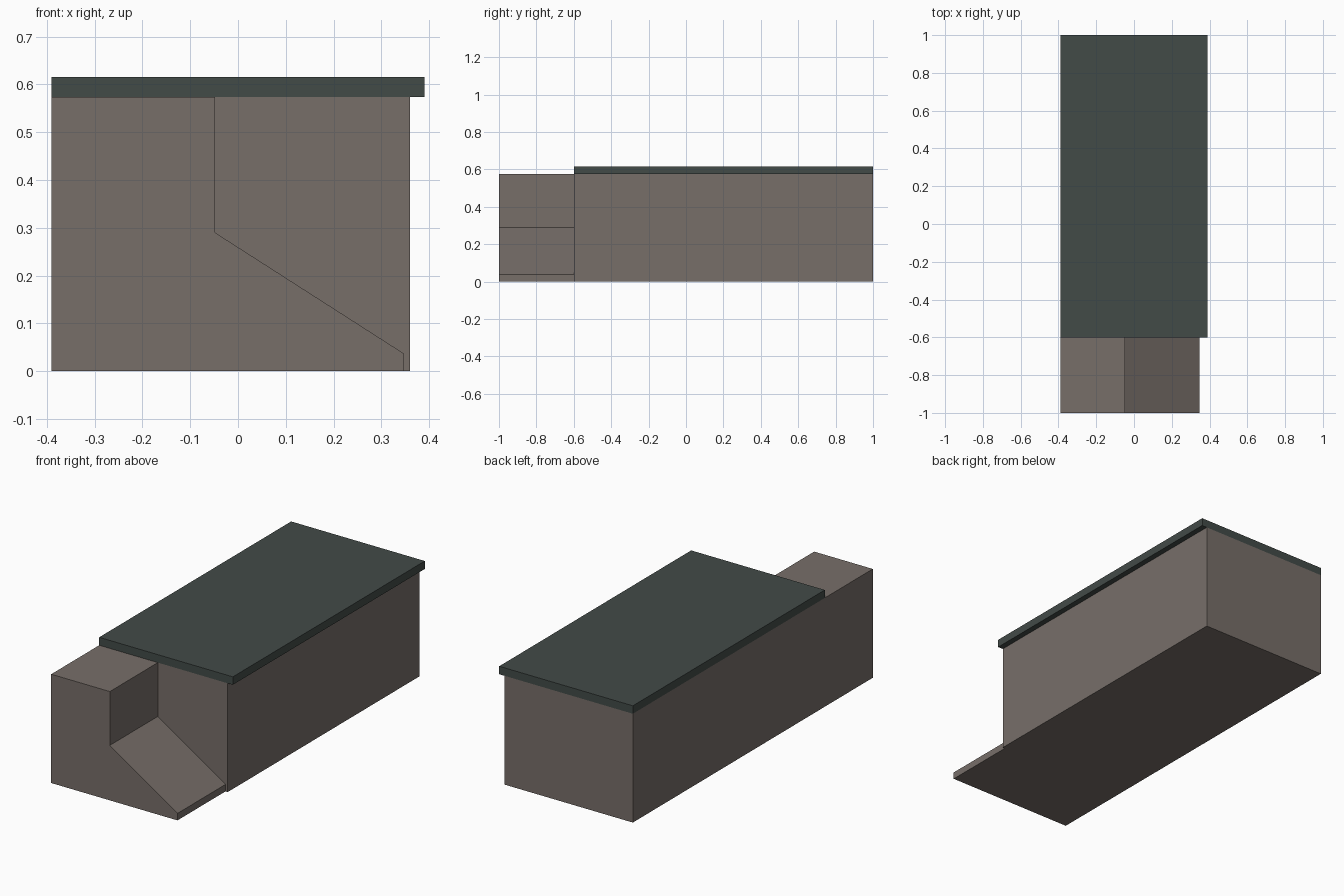
import bpy
import bmesh

if "Cube" in bpy.data.objects:
    bpy.data.objects.remove(bpy.data.objects["Cube"])


def material(name, rgb):
    m = bpy.data.materials.new(name)
    m.diffuse_color = (*rgb, 1)
    m.use_nodes = True
    m.node_tree.nodes["Principled BSDF"].inputs["Base Color"].default_value = m.diffuse_color
    return m


def extrude_profile(name, points, y0, y1, mat):
    """Extrude a closed x-z profile from y0 back to y1."""
    bm = bmesh.new()
    face = bm.faces.new([bm.verts.new((x, y0, z)) for x, z in points])
    ext = bmesh.ops.extrude_face_region(bm, geom=[face])
    verts = [g for g in ext["geom"] if isinstance(g, bmesh.types.BMVert)]
    bmesh.ops.translate(bm, vec=(0, y1 - y0, 0), verts=verts)
    bmesh.ops.recalc_face_normals(bm, faces=bm.faces)
    mesh = bpy.data.meshes.new(name)
    bm.to_mesh(mesh)
    bm.free()
    mesh.materials.append(mat)
    obj = bpy.data.objects.new(name, mesh)
    bpy.context.collection.objects.link(obj)
    return obj


def rect(x0, x1, z0, z1):
    return [(x0, z0), (x1, z0), (x1, z1), (x0, z1)]


stone = material("warm grey stone", (0.185, 0.157, 0.141))
slate = material("dark green slate", (0.055, 0.070, 0.064))

LEFT, FRONT, STEP, BACK, TOP = -0.39, -1.0, -0.6, 1.0, 0.574

# Main block
extrude_profile("main_block", rect(LEFT, 0.36, 0, TOP), STEP, BACK, stone)

# Roof slab, overhanging on the right only
extrude_profile("roof_slab", rect(LEFT, 0.39, TOP, 0.616), STEP, BACK, slate)

# Front section: tall block with a sloped apron and a low lip
extrude_profile("front_ramp", [(LEFT, 0), (0.347, 0), (0.347, 0.037),
                               (-0.048, 0.29), (-0.048, TOP), (LEFT, TOP)],
                FRONT, STEP, stone)
